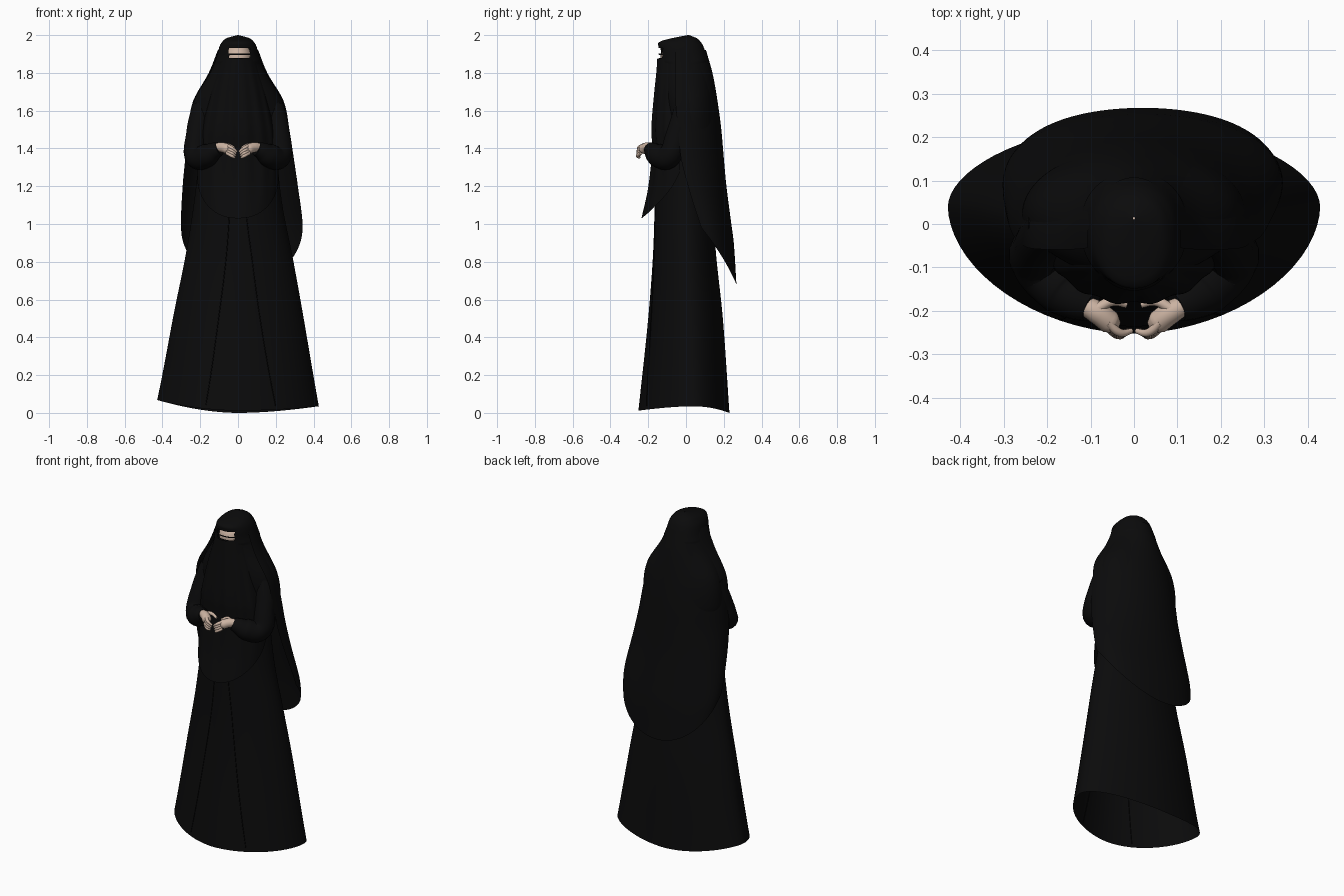
import bpy, bmesh, math
from mathutils import Vector

if "Cube" in bpy.data.objects:
    bpy.data.objects.remove(bpy.data.objects["Cube"])


def material(name, rgb):
    m = bpy.data.materials.new(name)
    m.diffuse_color = (*rgb, 1)
    m.use_nodes = True
    m.node_tree.nodes["Principled BSDF"].inputs["Base Color"].default_value = m.diffuse_color
    return m


BLACK = material("black cloth", (0.0032, 0.0032, 0.0034))
SEAM = material("dark seam", (0.0012, 0.0012, 0.0013))
SKIN = material("skin", (0.60, 0.45, 0.36))


def interp(keys, z):
    """Smooth interpolation of profile rows sorted by rising z."""
    z = min(max(z, keys[0][0]), keys[-1][0])
    i = 0
    while i < len(keys) - 2 and z > keys[i + 1][0]:
        i += 1
    p, q = keys[i], keys[i + 1]
    o, r = keys[max(i - 1, 0)], keys[min(i + 2, len(keys) - 1)]
    h = q[0] - p[0]
    t = (z - p[0]) / h
    out = []
    for k in range(1, len(p)):
        m0 = (q[k] - o[k]) / (q[0] - o[0]) * h
        m1 = (r[k] - p[k]) / (r[0] - p[0]) * h
        out.append((2*t**3 - 3*t*t + 1) * p[k] + (t**3 - 2*t*t + t) * m0
                   + (3*t*t - 2*t**3) * q[k] + (t**3 - t*t) * m1)
    return out


def finish(ob, mat):
    ob.data.materials.clear()
    ob.data.materials.append(mat)
    bpy.ops.object.select_all(action='DESELECT')
    ob.select_set(True)
    bpy.context.view_layer.objects.active = ob
    bpy.ops.object.shade_smooth_by_angle(angle=math.radians(50))


def sheet(name, point, nu, nv, closed, mat, drop=None):
    """Surface from point(u, v) with u, v in 0..1; drop(centre) removes faces."""
    bm = bmesh.new()
    cols = nu if closed else nu + 1
    rows = [[bm.verts.new(point(i / nu, j / nv)) for i in range(cols)]
            for j in range(nv + 1)]
    for j in range(nv):
        for i in range(nu):
            k = (i + 1) % cols
            bm.faces.new((rows[j][i], rows[j][k], rows[j+1][k], rows[j+1][i]))
    if drop:
        bad = [f for f in bm.faces if drop(f.calc_center_median())]
        bmesh.ops.delete(bm, geom=bad, context='FACES')
    bmesh.ops.recalc_face_normals(bm, faces=bm.faces)
    me = bpy.data.meshes.new(name)
    bm.to_mesh(me)
    bm.free()
    ob = bpy.data.objects.new(name, me)
    bpy.context.collection.objects.link(ob)
    finish(ob, mat)
    return ob


def tube(name, pts, mat, side=1, res=5):
    """Round tapered tube through (x, y, z, radius) points."""
    cu = bpy.data.curves.new(name, 'CURVE')
    cu.dimensions = '3D'
    cu.bevel_depth = 1
    cu.bevel_resolution = res
    cu.use_fill_caps = True
    sp = cu.splines.new('BEZIER')
    sp.bezier_points.add(len(pts) - 1)
    sp.resolution_u = 6
    for b, p in zip(sp.bezier_points, pts):
        b.co = (p[0] * side, p[1], p[2])
        b.radius = p[3]
        b.handle_left_type = b.handle_right_type = 'AUTO'
    ob = bpy.data.objects.new(name, cu)
    bpy.context.collection.objects.link(ob)
    bpy.ops.object.select_all(action='DESELECT')
    ob.select_set(True)
    bpy.context.view_layer.objects.active = ob
    bpy.ops.object.convert(target='MESH')
    ob = bpy.context.view_layer.objects.active
    ob.name = name
    finish(ob, mat)
    return ob


def ring(row, a, n=2.0):
    """Point on a rounded section: centre x, half width, front, back, mid y."""
    cx, rx, yf, yb, yc = row
    c, s = math.cos(a), math.sin(a)
    x = cx + rx * math.copysign(abs(c) ** (2 / n), c)
    d = abs(s) ** (2 / n)
    return x, yc + (yb - yc) * d if s > 0 else yc - (yc - yf) * d


# Long flared robe, open at the hem, which lifts at the sides
ROBE = [(0.0, 0, .428, -.252, .23, .04), (.5, .002, .345, -.20, .195, .025),
        (.83, .005, .283, -.175, .16, .01), (1.1, 0, .235, -.165, .14, 0),
        (1.4, 0, .20, -.15, .12, 0), (1.6, 0, .18, -.11, .10, 0),
        (1.75, 0, .10, -.08, .08, 0)]


def robe_point(u, v):
    a = u * math.tau
    c = math.cos(a)
    lift = (.035 if c > 0 else .068) * c * c + .012 * (1 - c * c) * (.5 - .5 * math.sin(a))
    z = 1.75 * v
    x, y = ring(interp(ROBE, z), a, 1.85)
    return x, y, z + lift * (1 - v) ** 6


sheet("robe", robe_point, 72, 36, True, BLACK)

# Two sewn seams running down the front of the robe
for label, top, bottom in (("left", -.18, -.40), ("right", .16, .47)):
    pts = []
    for k in range(9):
        v = .012 + .62 * k / 8
        c = bottom + (top - bottom) * k / 8
        a = math.tau - math.acos(math.copysign(abs(c) ** .925, c))
        pts.append((*robe_point(a / math.tau, v), .0025))
    tube("robe_seam_" + label, pts, SEAM, res=1)

# Hood and shoulders with a slot for the eyes, a cord left across it
HOOD = [(1.25, 0, .19, -.07, .12, .02), (1.4, 0, .24, -.09, .165, .02),
        (1.5, 0, .258, -.10, .175, .02), (1.65, 0, .234, -.125, .158, .02),
        (1.8, 0, .148, -.138, .13, 0), (1.88, 0, .114, -.143, .113, -.01),
        (1.94, 0, .098, -.146, .092, -.02), (1.965, 0, .083, -.14, .077, -.02),
        (1.985, 0, .058, -.07, .055, 0), (2.0, 0, .002, .01, .016, .013)]


def hood_point(u, v):
    z = 1.25 + .75 * v
    x, y = ring(interp(HOOD, z), u * math.tau, 2.2 if z > 1.85 else 2.0)
    return x, y, z


def in_slot(c):
    return (c.y < 0 and abs(c.x - .007) < .056
            and (1.88 < c.z < 1.897 or 1.905 < c.z < 1.931))


sheet("hood", hood_point, 96, 100, True, BLACK, in_slot)

# Face behind the slot
bpy.ops.mesh.primitive_uv_sphere_add(segments=32, ring_count=16, location=(0, -.05, 1.88))
face = bpy.context.object
face.name = "face"
face.scale = (.075, .084, .075)
finish(face, SKIN)

# Long back cape with a rounded hem: centre x, half width, edge y, back y
CAPE = [(.68, .02, .262, .19, .267), (.9, .02, .312, .125, .253),
        (1.0, .02, .322, .09, .24), (1.2, .012, .305, .03, .214),
        (1.35, .008, .287, -.005, .2), (1.5, .004, .268, -.02, .187),
        (1.65, .002, .24, -.035, .167), (1.8, 0, .155, -.04, .14),
        (1.92, 0, .107, -.04, .106)]


def cape_point(u, v):
    s = 2 * u - 1
    low = .68 + .30 * abs(s) ** 2
    z = low + (1.92 - low) * v
    cx, w, ye, yb = interp(CAPE, z)
    a = s * math.radians(96)
    return cx + w * math.sin(a), ye + (yb - ye) * math.cos(a), z


sheet("back_cape", cape_point, 56, 40, False, BLACK)

# Front veil hanging from below the eyes: half width, edge y, front y
VEIL = [(1.03, .205, -.06, -.236), (1.2, .218, -.03, -.20), (1.4, .205, -.04, -.178),
        (1.5, .195, -.045, -.183), (1.7, .15, -.045, -.168), (1.8, .118, -.05, -.158),
        (1.877, .098, -.05, -.152)]


def veil_point(u, v):
    s = 2 * u - 1
    low = 1.03 + .25 * abs(s) ** 2.2
    z = low + (1.877 - low) * v
    w, ye, yf = interp(VEIL, z)
    a = s * math.pi / 2
    fold = .004 * math.cos(s * 22) * math.sin(math.pi * v)
    return w * math.sin(a), ye + (yf - ye) * math.cos(a) + fold, z


sheet("front_veil", veil_point, 56, 36, False, BLACK)

for label, s in (("left", -1), ("right", 1)):
    # Wide sleeve bent at the elbow
    tube("sleeve_" + label,
         [(.185, 0, 1.62, .06), (.218, -.05, 1.47, .058), (.215, -.095, 1.355, .064),
          (.16, -.152, 1.365, .062), (.128, -.175, 1.385, .048), (.098, -.19, 1.398, .036)],
         BLACK, s, 6)
    # Palm, thumb and four fingers meeting in the middle
    tube("palm_" + label,
         [(.12, -.185, 1.405, .022), (.085, -.203, 1.406, .027),
          (.055, -.226, 1.396, .027), (.042, -.235, 1.388, .016)], SKIN, s)
    tube("thumb_" + label,
         [(.085, -.195, 1.418, .013), (.05, -.178, 1.415, .011),
          (.018, -.186, 1.402, .007)], SKIN, s, 3)
    for i in range(4):
        tube(f"finger_{i + 1}_{label}",
             [(.06, -.226 - .004 * i, 1.416 - .013 * i, .0105),
              (.032, -.25 - .002 * i, 1.402 - .014 * i, .0095),
              (.006 + .004 * i, -.246, 1.382 - .0105 * i, .006)], SKIN, s, 3)
